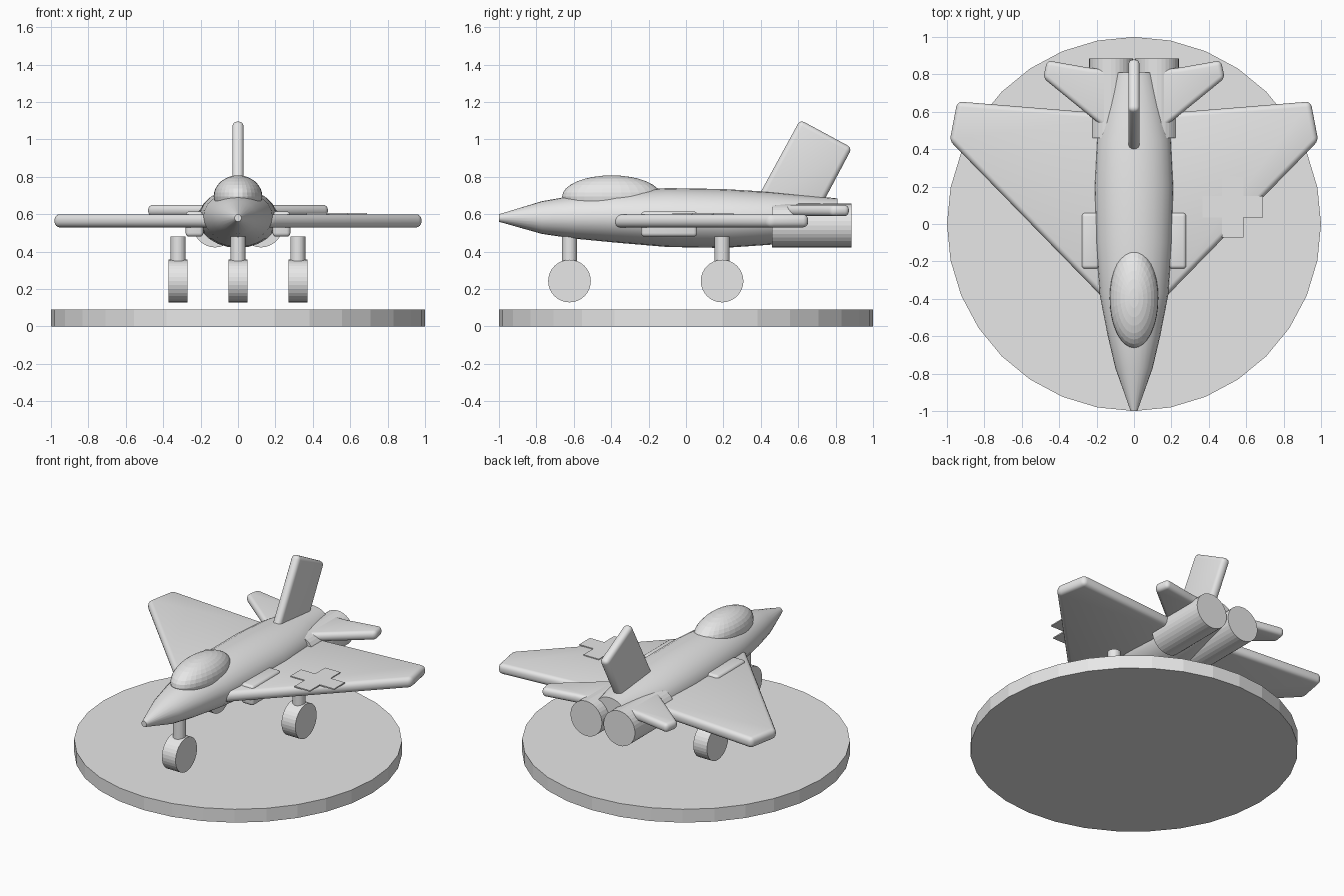
import bpy, bmesh, math
from mathutils import Matrix, Vector

cube = bpy.data.objects.get("Cube")
if cube:
    bpy.data.objects.remove(cube, do_unlink=True)

grey = bpy.data.materials.new("light_grey")
grey.use_nodes = True
grey.diffuse_color = (0.8, 0.8, 0.8, 1)
grey.node_tree.nodes["Principled BSDF"].inputs["Base Color"].default_value = (0.8, 0.8, 0.8, 1)


def make(name, bm, smooth=None):
    """Turn a bmesh into a named object with the shared material."""
    bmesh.ops.recalc_face_normals(bm, faces=bm.faces)
    mesh = bpy.data.meshes.new(name)
    bm.to_mesh(mesh)
    bm.free()
    mesh.materials.append(grey)
    obj = bpy.data.objects.new(name, mesh)
    bpy.context.collection.objects.link(obj)
    if smooth:
        bpy.ops.object.select_all(action='DESELECT')
        obj.select_set(True)
        bpy.context.view_layer.objects.active = obj
        bpy.ops.object.shade_smooth_by_angle(angle=math.radians(smooth))
    return obj


def slab(name, points, offset, bevel=0.0):
    """Extrude a flat outline by an offset and round its edges."""
    bm = bmesh.new()
    face = bm.faces.new([bm.verts.new(p) for p in points])
    new = bmesh.ops.extrude_face_region(bm, geom=[face])["geom"]
    bmesh.ops.translate(bm, vec=Vector(offset), verts=[v for v in new if isinstance(v, bmesh.types.BMVert)])
    if bevel:
        bmesh.ops.bevel(bm, geom=bm.edges[:], offset=bevel, segments=4, profile=0.5, affect='EDGES')
    return make(name, bm, 30)


def cylinder(name, centre, radius, length, axis, sides=32, smooth=None):
    bm = bmesh.new()
    turn = {"x": Matrix.Rotation(math.pi / 2, 4, 'Y'),
            "y": Matrix.Rotation(math.pi / 2, 4, 'X'), "z": Matrix()}[axis]
    bmesh.ops.create_cone(bm, cap_ends=True, segments=sides, radius1=radius, radius2=radius,
                          depth=length, matrix=Matrix.Translation(centre) @ turn)
    return make(name, bm, smooth)


# Display base
cylinder("display_base", (0, 0, 0.045), 1, 0.09, "z")

# Fuselage: rings of (y, half width, bottom, top)
rings = [(-1, 0.018, 0.56, 0.60), (-0.77, 0.1, 0.495, 0.67), (-0.6, 0.14, 0.47, 0.70),
         (-0.37, 0.185, 0.448, 0.725), (-0.1, 0.205, 0.425, 0.74), (0.2, 0.213, 0.42, 0.735),
         (0.45, 0.2, 0.437, 0.72), (0.6, 0.165, 0.46, 0.705), (0.81, 0.11, 0.5, 0.685)]
bm = bmesh.new()
sides = 24
loops = []
for y, w, low, high in rings:
    angles = [2 * math.pi * i / sides for i in range(sides)]
    loops.append([bm.verts.new((w * math.cos(a), y, (low + high) / 2 + (high - low) / 2 * math.sin(a)))
                  for a in angles])
for a, b in zip(loops, loops[1:]):
    for i in range(sides):
        j = (i + 1) % sides
        bm.faces.new((a[i], a[j], b[j], b[i]))
bm.faces.new(loops[0])
bm.faces.new(loops[-1])
make("fuselage", bm, 40)

# Canopy
bm = bmesh.new()
bmesh.ops.create_uvsphere(bm, u_segments=32, v_segments=16, radius=1,
                          matrix=Matrix.Translation((0, -0.397, 0.695)) @ Matrix.Diagonal((0.13, 0.265, 0.113, 1)))
make("canopy", bm)

# Tail fin
fin = [(0.34, 0.61), (0.61, 1.105), (0.888, 0.955), (0.71, 0.62)]
slab("tail_fin", [(-0.03, y, z) for y, z in fin], (0.06, 0, 0), 0.026)

# Paired parts
wing = [(0.08, -0.385), (0.175, -0.385), (0.985, 0.445), (0.945, 0.655), (0.08, 0.585)]
tailplane = [(0.08, 0.45), (0.485, 0.78), (0.465, 0.875), (0.24, 0.835), (0.08, 0.82)]
pod = [(0.185, -0.24), (0.28, -0.24), (0.28, 0.06), (0.185, 0.06)]
for side, s in (("left", 1), ("right", -1)):
    def plan(name, points, z, height, bevel):
        slab(side + "_" + name, [(s * x, y, z) for x, y in points], (0, 0, height), bevel)
    plan("wing", wing, 0.53, 0.07, 0.028)
    plan("tailplane", tailplane, 0.59, 0.06, 0.025)
    plan("side_pod", pod, 0.48, 0.135, 0.02)
    cylinder(side + "_engine", (s * 0.123, 0.673, 0.54), 0.117, 0.425, "y")

# Raised cross on the left wing
cx, cy, a, b = 0.528, 0.092, 0.057, 0.163
quarter = [(a, b), (a, a), (b, a)]
cross = []
for k in range(4):
    c, s = round(math.cos(k * math.pi / 2)), round(math.sin(k * math.pi / 2))
    cross += [(cx + x * c + y * s, cy - x * s + y * c, 0.598) for x, y in quarter]
slab("wing_cross", cross, (0, 0, 0.008))

# Landing gear
for name, x, y in (("nose", 0, -0.623), ("left", 0.32, 0.193), ("right", -0.32, 0.193)):
    cylinder(name + "_strut", (x, y, 0.39), 0.04, 0.185, "z")
    cylinder(name + "_wheel", (x, y, 0.243), 0.114, 0.102, "x")
